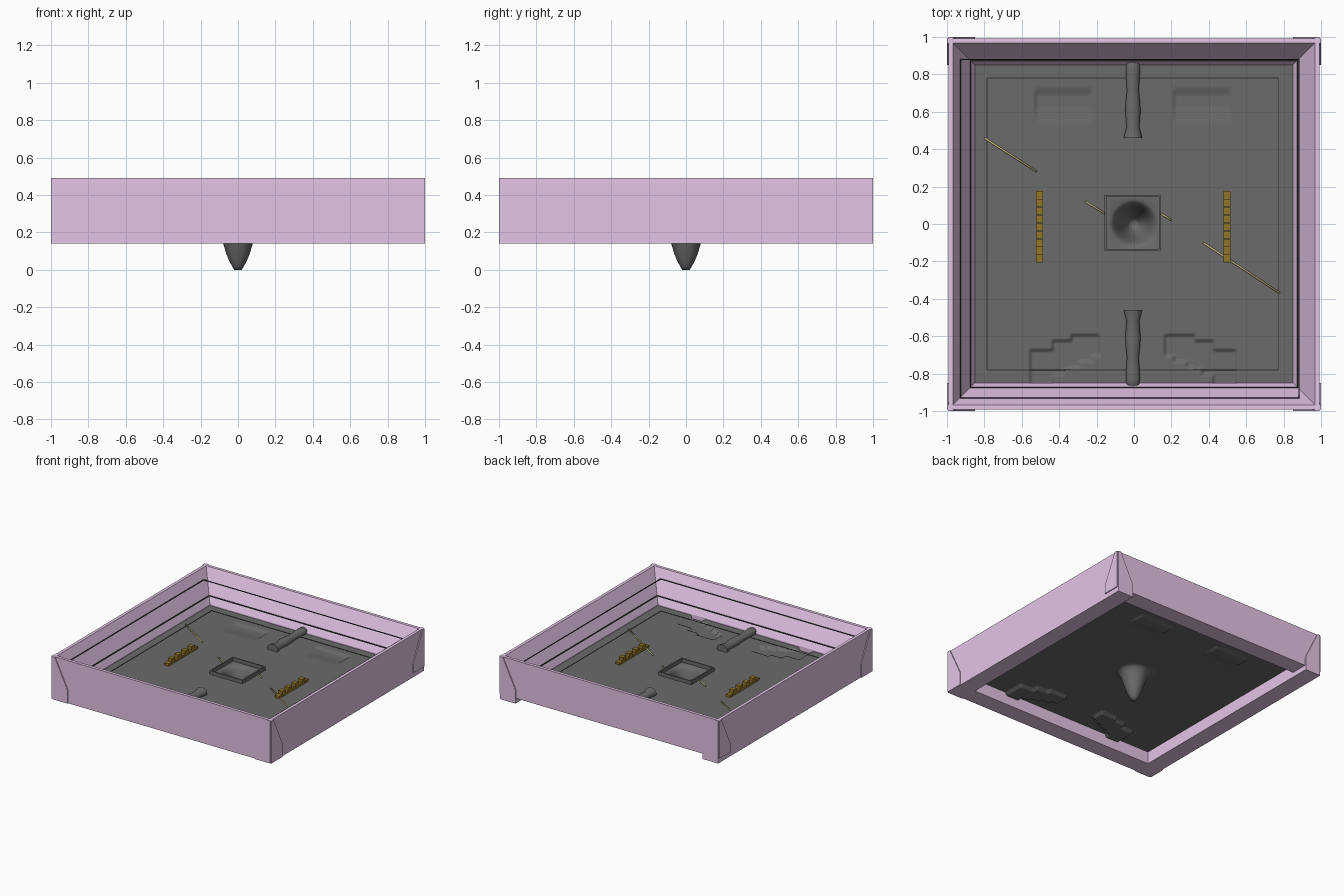
import bpy, bmesh, math
from mathutils import Vector

if "Cube" in bpy.data.objects:
    bpy.data.objects.remove(bpy.data.objects["Cube"])

def mat(name, c):
    m = bpy.data.materials.new(name)
    m.diffuse_color = (*c, 1)
    m.use_nodes = True
    m.node_tree.nodes["Principled BSDF"].inputs["Base Color"].default_value = m.diffuse_color
    return m

LILAC = mat("lilac", (0.77, 0.56, 0.79))
GREY = mat("slate grey", (0.145, 0.145, 0.145))
DARK = mat("dark grey", (0.03, 0.03, 0.03))
GOLD = mat("dull gold", (0.28, 0.18, 0.02))
STRAW = mat("straw", (0.70, 0.62, 0.27))
FLOOR = 0.24

def make(name, verts, faces, m, smooth=False):
    me = bpy.data.meshes.new(name)
    me.from_pydata(verts, [], faces)
    bm = bmesh.new()
    bm.from_mesh(me)
    bmesh.ops.recalc_face_normals(bm, faces=bm.faces)
    bm.to_mesh(me)
    bm.free()
    me.materials.append(m)
    for p in me.polygons:
        p.use_smooth = smooth
    ob = bpy.data.objects.new(name, me)
    bpy.context.collection.objects.link(ob)
    return ob

def box(name, lo, hi, m):
    v = [(x, y, z) for x in (lo[0], hi[0]) for y in (lo[1], hi[1]) for z in (lo[2], hi[2])]
    f = [(0, 1, 3, 2), (4, 6, 7, 5), (0, 4, 5, 1), (2, 3, 7, 6), (0, 2, 6, 4), (1, 5, 7, 3)]
    return make(name, v, f, m)

def square_ring(name, cx, cy, h, w, z0, z1, m):
    """Square border: outer half size h, strip width w."""
    for s in (-1, 1):
        e = sorted((s * h, s * (h - w)))
        box(name, (cx - h, cy + e[0], z0), (cx + h, cy + e[1], z1), m)
        box(name, (cx + e[0], cy - h + w, z0), (cx + e[1], cy + h - w, z1), m)

def lathe_faces(rows, n):
    return [(i * n + k, i * n + (k + 1) % n, (i + 1) * n + (k + 1) % n, (i + 1) * n + k)
            for i in range(rows - 1) for k in range(n)]

# Walls: a bevelled beam profile run along each side; the beam ends stand slightly proud
def wall(name, turn, bottom):
    prof = [(-0.992, bottom), (-0.992, 0.49), (-0.967, 0.49), (-0.85, 0.25), (-0.85, bottom)]
    c, s = round(math.cos(turn)), round(math.sin(turn))
    v = [(c * x - s * y, s * x + c * y, z) for x in (-1, 1) for y, z in prof]
    n = len(prof)
    f = [(i, (i + 1) % n, n + (i + 1) % n, n + i) for i in range(n)]
    f += [tuple(range(n)), tuple(range(n, 2 * n))]
    make(name, v, f, LILAC)

wall("front_wall", 0, 0.14)
wall("right_wall", math.pi / 2, 0.14)
wall("back_wall", math.pi, 0.18)
wall("left_wall", -math.pi / 2, 0.14)

# Floor: a fine sheet with stair-shaped and soft rectangular dents, open in the middle
STEPS = [(0.175, 0.22, -0.60, -0.70), (0.22, 0.29, -0.60, -0.73), (0.29, 0.33, -0.60, -0.76),
         (0.33, 0.37, -0.63, -0.77), (0.37, 0.43, -0.63, -0.80), (0.43, 0.55, -0.67, -0.9)]

def height(x, y):
    ax = abs(x + 0.005)
    for a, b, top, low in STEPS:
        if a <= ax <= b and low <= y <= top:
            return FLOOR - 0.025
    if 0.22 <= ax <= 0.52 and 0.53 <= y <= 0.73:
        return FLOOR - 0.012 * min(1, (y - 0.53) / 0.1, (0.73 - y) / 0.04)
    return FLOOR

N, H = 172, 0.86
D = 2 * H / N
verts = []
for j in range(N + 1):
    for i in range(N + 1):
        x, y = -H + i * D, -H + j * D
        verts.append((x, y, height(x, y)))
faces = []
for j in range(N):
    for i in range(N):
        if max(abs(-H + (i + .5) * D), abs(-H + (j + .5) * D)) > 0.14:
            a = j * (N + 1) + i
            faces.append((a, a + 1, a + N + 2, a + N + 1))
floor = make("floor_sheet", verts, faces, GREY, True)
if floor.data.polygons[0].normal.z < 0:
    floor.data.flip_normals()

# Hollow pointed funnel under the middle, blending to the square opening
S = 48
prof = [(0.02, 0), (0.032, 0.02), (0.046, 0.045), (0.06, 0.08), (0.07, 0.11),
        (0.079, 0.14), (0.090, 0.175), (0.102, 0.208), (0.115, 0.23), (0.128, 0.239)]
verts = []
for r, z in prof:
    for k in range(S):
        t = 2 * math.pi * k / S
        verts.append((r * math.cos(t), r * math.sin(t), z))
for k in range(S):
    t = 2 * math.pi * k / S
    c, s = math.cos(t), math.sin(t)
    q = 0.142 / max(abs(c), abs(s))
    verts.append((q * c, q * s, FLOOR - 0.0005))
make("funnel", verts, lathe_faces(len(prof) + 1, S) + [tuple(range(S))], GREY, True)

# Raised border around the funnel
square_ring("funnel_border", -0.007, 0.005, 0.15, 0.010, FLOOR + 0.0005, FLOOR + 0.03, GREY)

# Two turned posts lying half sunk in the floor, flared toward the middle
post = [(0.46, 0.048), (0.475, 0.046), (0.52, 0.034), (0.60, 0.041), (0.66, 0.038),
        (0.71, 0.032), (0.78, 0.036), (0.83, 0.038), (0.86, 0.034), (0.875, 0.022)]
M = 24
for name, d in (("front_post", -1), ("back_post", 1)):
    verts = [(-0.006 + r * math.cos(2 * math.pi * k / M), d * y,
              max(FLOOR + 0.001, 0.255 + 0.85 * r * math.sin(2 * math.pi * k / M)))
             for y, r in post for k in range(M)]
    faces = lathe_faces(len(post), M)
    faces += [tuple(range(M)), tuple(range((len(post) - 1) * M, len(post) * M))]
    ob = make(name, verts, faces, GREY, True)
    ob.data.polygons[-1].use_smooth = ob.data.polygons[-2].use_smooth = False

# Gold studded bars left and right, every other stud taller
for x in (-0.505, 0.498):
    for k in range(9):
        y = -0.205 + k * 0.0425
        top = FLOOR + (0.045 if k % 2 else 0.02)
        box("gold_stud", (x - 0.019, y, FLOOR + 0.001), (x + 0.019, y + 0.041, top), GOLD)

# Thin dark lines: around the walls, low on the slope, and inlaid in the floor
square_ring("wall_line", -0.022, -0.025, 0.908, 0.006, 0.415, 0.421, DARK)
square_ring("low_wall_line", 0, 0, 0.878, 0.006, 0.299, 0.307, DARK)
square_ring("floor_line", -0.006, 0, 0.782, 0.004, FLOOR + 0.0005, FLOOR + 0.003, DARK)

# Straw-coloured thin rods lying on the floor along a broken diagonal
ROD = [(-0.8, 0.46, -0.52, 0.28), (-0.26, 0.12, -0.155, 0.055),
       (0.145, 0.055, 0.2, 0.02), (0.37, -0.10, 0.78, -0.37)]
for x0, y0, x1, y1 in ROD:
    p, q = Vector((x0, y0, FLOOR + 0.006)), Vector((x1, y1, FLOOR + 0.006))
    n = Vector((y0 - y1, x1 - x0, 0)).normalized()
    ring = [0.005 * (n * math.cos(k * math.pi / 4) + Vector((0, 0, math.sin(k * math.pi / 4))))
            for k in range(8)]
    verts = [e + o for e in (p, q) for o in ring]
    make("thin_rod", verts, lathe_faces(2, 8) + [tuple(range(8)), tuple(range(8, 16))], STRAW, True)
